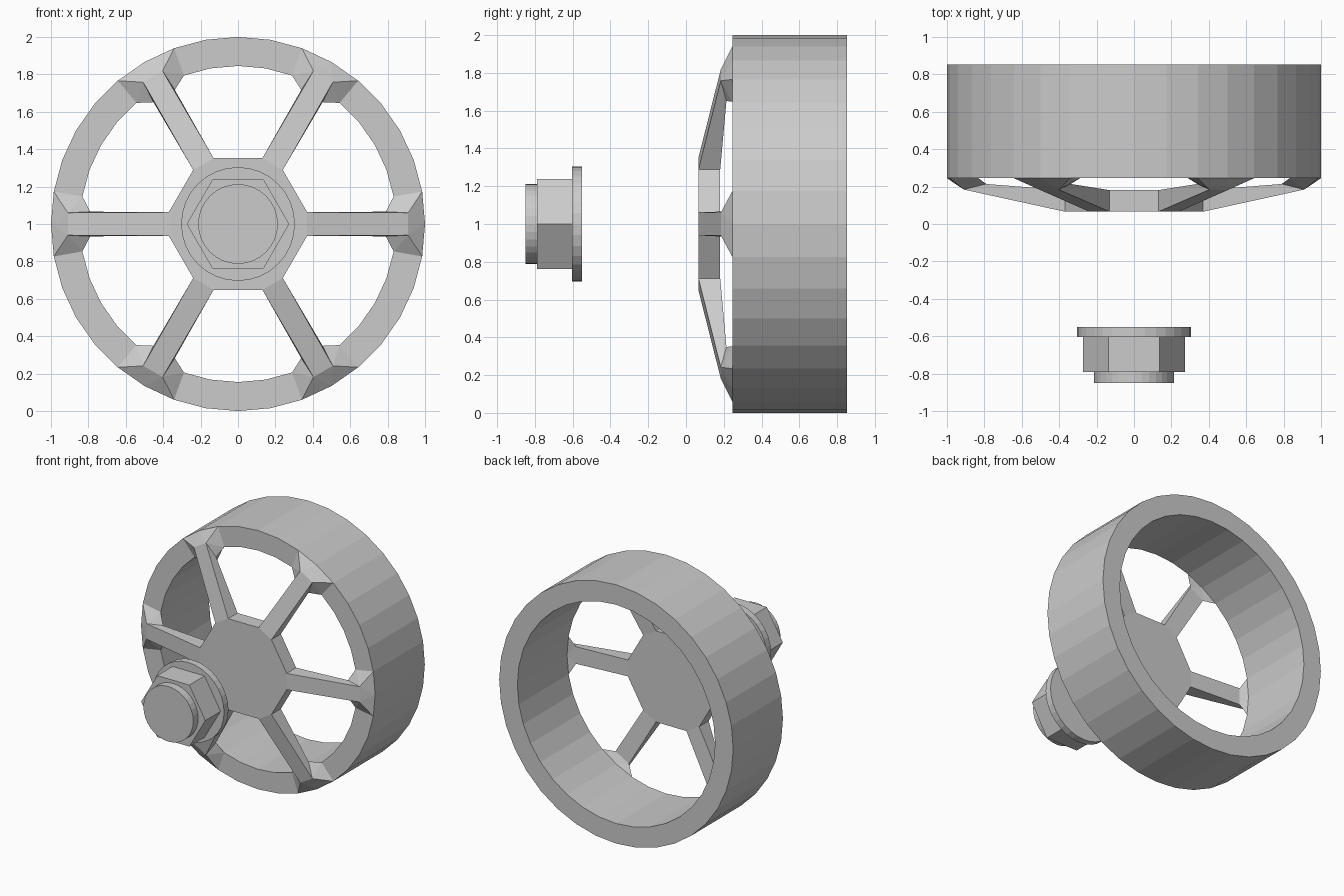
import bpy, bmesh
from math import sin, cos, pi

if "Cube" in bpy.data.objects:
    bpy.data.objects.remove(bpy.data.objects["Cube"])

CZ = 1.0                       # axle height
N, SPOKES = 36, 6


def finish(bm, name):
    bmesh.ops.recalc_face_normals(bm, faces=bm.faces)
    me = bpy.data.meshes.new(name)
    bm.to_mesh(me)
    bm.free()
    ob = bpy.data.objects.new(name, me)
    bpy.context.collection.objects.link(ob)
    return ob


def ring(bm, r, y, n):
    return [bm.verts.new((r * cos(2 * pi * i / n), y, CZ + r * sin(2 * pi * i / n)))
            for i in range(n)]


def prism(name, r, y0, y1, n):
    bm = bmesh.new()
    a, b = ring(bm, r, y0, n), ring(bm, r, y1, n)
    for i in range(n):
        j = (i + 1) % n
        bm.faces.new((a[i], a[j], b[j], b[i]))
    bm.faces.new(a)
    bm.faces.new(b)
    return finish(bm, name)


# Wheel: rim, spokes and hub welded into one casting
bm = bmesh.new()
FRONT, BACK = 0.245, 0.852
of, ob_ = ring(bm, 1.0, FRONT, N), ring(bm, 1.0, BACK, N)
inf, inb = ring(bm, 0.845, FRONT, N), ring(bm, 0.845, BACK, N)
step = N // SPOKES
for i in range(N):
    j = (i + 1) % N
    bm.faces.new((of[i], of[j], ob_[j], ob_[i]))
    bm.faces.new((inf[i], inf[j], inb[j], inb[i]))
    bm.faces.new((ob_[i], ob_[j], inb[j], inb[i]))
    if i % step not in (0, step - 1):        # left open where spokes join
        bm.faces.new((of[i], of[j], inf[j], inf[i]))

hub_f, hub_b = [], []
for k in range(SPOKES):
    a = 2 * pi * k / SPOKES

    def pt(r, side, y):
        return bm.verts.new((r * cos(a) - side * sin(a), y, CZ + r * sin(a) + side * cos(a)))

    # hub end, then the kink where the spoke flares into the rim
    hf = [pt(0.37, s * 0.063, 0.066) for s in (-1, 1)]
    hb = [pt(0.37, s * 0.063, 0.181) for s in (-1, 1)]
    kf = [pt(0.91, s * 0.06, 0.184) for s in (-1, 1)]
    kb = [pt(0.79, s * 0.066, 0.214) for s in (-1, 1)]
    hub_f += hf
    hub_b += hb
    bm.faces.new((hf[0], hf[1], kf[1], kf[0]))
    bm.faces.new((hb[0], hb[1], kb[1], kb[0]))
    c = k * step
    for s, d in ((0, -1), (1, 1)):
        e = (c + d) % N
        bm.faces.new((hf[s], hb[s], kb[s], kf[s]))
        bm.faces.new((kf[s], kb[s], inf[e]))
        bm.faces.new((kf[s], inf[e], of[e]))
        bm.faces.new((kf[s], of[e], of[c]))
        bm.faces.new((kb[s], inf[e], inf[c]))
    bm.faces.new((kf[0], kf[1], of[c]))
    bm.faces.new((kb[0], kb[1], inf[c]))

bm.faces.new(hub_f)
bm.faces.new(hub_b)
for i in range(1, 2 * SPOKES, 2):
    j = (i + 1) % (2 * SPOKES)
    bm.faces.new((hub_f[i], hub_f[j], hub_b[j], hub_b[i]))
finish(bm, "wheel")

# Detached centre nut in front of the wheel
prism("nut_cap", 0.213, -0.85, -0.79, 32)
prism("nut_hex", 0.274, -0.79, -0.604, 6)
prism("nut_flange", 0.304, -0.604, -0.551, 32)
